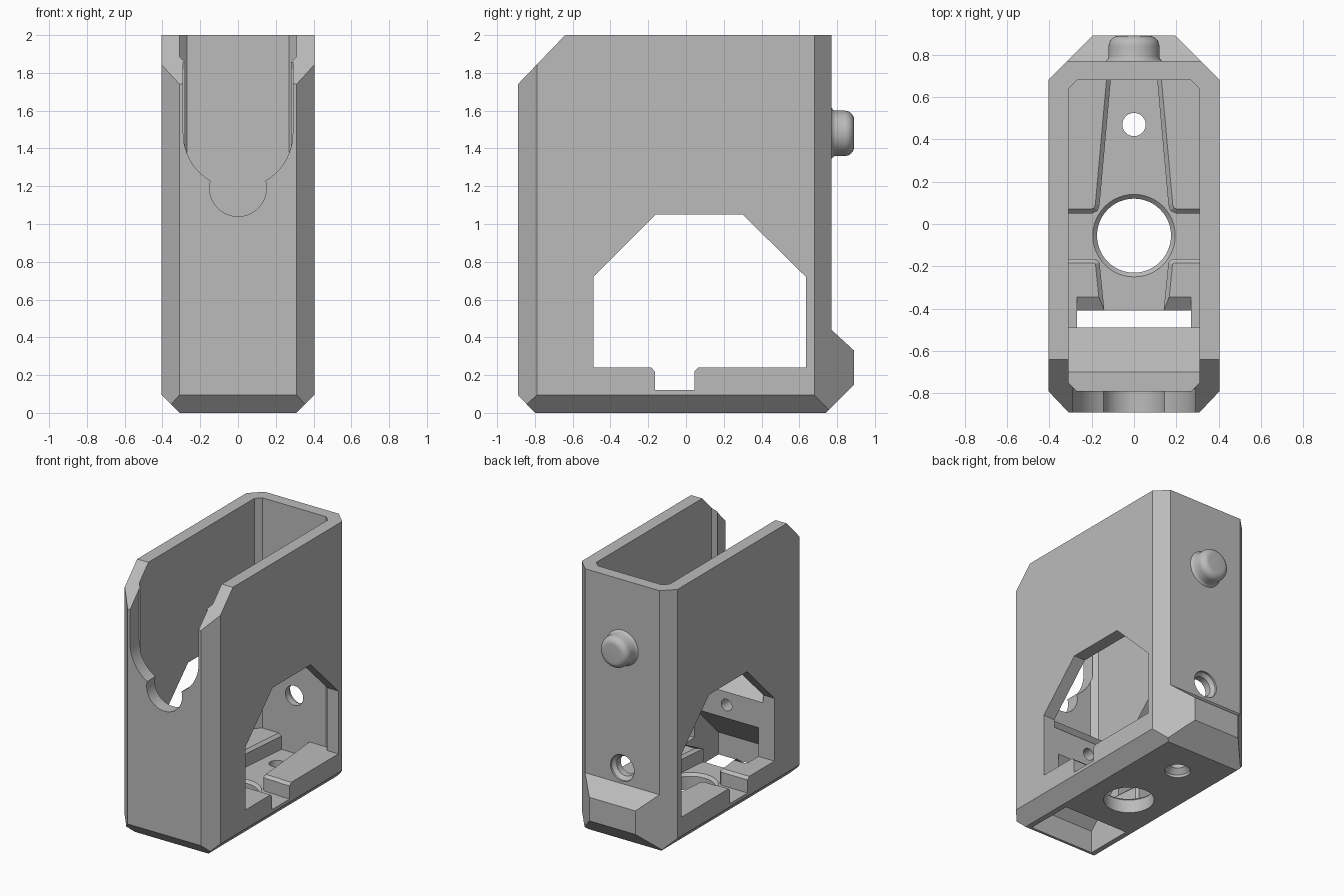
import bpy, bmesh, math
from mathutils import Matrix, Vector

cube = bpy.data.objects.get("Cube")
if cube:
    bpy.data.objects.remove(cube, do_unlink=True)

grey = bpy.data.materials.new("plain grey")
grey.use_nodes = True
colour = (0.5, 0.5, 0.5, 1)
grey.diffuse_color = colour
grey.node_tree.nodes["Principled BSDF"].inputs["Base Color"].default_value = colour


def finish(name, bm):
    bmesh.ops.recalc_face_normals(bm, faces=bm.faces[:])
    mesh = bpy.data.meshes.new(name)
    bm.to_mesh(mesh)
    bm.free()
    mesh.materials.append(grey)
    ob = bpy.data.objects.new(name, mesh)
    bpy.context.collection.objects.link(ob)
    return ob


def prism_bm(points, axis, lo, hi):
    """Extrude a 2D outline along x (y,z), y (x,z) or z (x,y)."""
    place = {"x": lambda a, b, t: (t, a, b),
             "y": lambda a, b, t: (a, t, b),
             "z": lambda a, b, t: (a, b, t)}[axis]
    bm = bmesh.new()
    low = [bm.verts.new(place(a, b, lo)) for a, b in points]
    high = [bm.verts.new(place(a, b, hi)) for a, b in points]
    bm.faces.new(low)
    bm.faces.new(high)
    for i in range(len(points)):
        j = (i + 1) % len(points)
        bm.faces.new((low[i], low[j], high[j], high[i]))
    return bm


def prism(name, points, axis, lo, hi):
    return finish(name, prism_bm(points, axis, lo, hi))


def lathe(name, profile, centre, axis, steps=48):
    """Spin (radius, height) points around an axis through centre."""
    bm = bmesh.new()
    verts = [bm.verts.new((r, 0, h)) for r, h in profile]
    edges = [bm.edges.new(p) for p in zip(verts, verts[1:])]
    bmesh.ops.spin(bm, geom=verts + edges, cent=(0, 0, 0), axis=(0, 0, 1),
                   angle=math.tau, steps=steps)
    bmesh.ops.remove_doubles(bm, verts=bm.verts[:], dist=1e-5)
    turn = Vector((0, 0, 1)).rotation_difference(Vector(axis)).to_matrix().to_4x4()
    bmesh.ops.transform(bm, matrix=Matrix.Translation(centre) @ turn, verts=bm.verts[:])
    return finish(name, bm)


def boolean(ob, other, operation):
    mod = ob.modifiers.new("cut", "BOOLEAN")
    mod.operation, mod.object, mod.solver = operation, other, "EXACT"
    bpy.context.view_layer.objects.active = ob
    bpy.ops.object.modifier_apply(modifier=mod.name)
    bpy.data.objects.remove(other, do_unlink=True)


def mirrored(right):
    return right + [(-a, b) for a, b in reversed(right)]


def arc(cx, cz, r, start, end, n=16):
    angles = [math.radians(start + (end - start) * i / n) for i in range(n + 1)]
    return [(cx + r * math.cos(a), cz + r * math.sin(a)) for a in angles]


# Outer shell: side outline trimmed by the plan and the front outline
body = prism("body", [(-.80, 0), (.74, 0), (.89, .15), (.89, .33), (.77, .44), (.77, 2),
                      (-.64, 2), (-.89, 1.74), (-.89, .095)], "x", -.5, .5)
plan = mirrored([(.31, -.89), (.405, -.79), (.405, .68), (.185, .90)])
boolean(body, prism("plan", plan, "z", -.1, 2.1), "INTERSECT")
front = mirrored([(.31, 0), (.405, .095), (.405, 2.1)])
boolean(body, prism("front", front, "y", -1, 1), "INTERSECT")

# Inner cavity, leaving a ledge behind the front wall
cavity = prism("cavity", [(.68, .12), (.68, 2.1), (-.79, 2.1), (-.79, .87), (-.70, .87),
                          (-.49, .66), (-.49, .12)], "x", -.4, .4)
inner = mirrored([(.27, -.79), (.31, -.75), (.31, .64), (.27, .68)])
boolean(cavity, prism("inner", inner, "z", 0, 2.2), "INTERSECT")
boolean(body, cavity, "DIFFERENCE")

# Pocket under the ledge, open at the bottom
boolean(body, prism("pocket", [(-.78, -.1), (-.78, .17), (-.49, .46), (-.41, .46),
                               (-.41, -.1)], "x", -.27, .27), "DIFFERENCE")

# Side windows with a notch in each sill
window = [(-.49, .24), (-.49, .72), (-.16, 1.05), (.30, 1.05), (.635, .72), (.635, .24),
          (.065, .24), (.045, .22), (.045, .12), (-.165, .12), (-.165, .22), (-.185, .24)]
for side in (-1, 1):
    lo, hi = sorted((side * .30, side * .5))
    boolean(body, prism("window", window, "x", lo, hi), "DIFFERENCE")

# Rounded slot in the front wall
slot = mirrored(arc(0, 1.19, .15, -90, 15)[1:] + arc(0, 1.48, .29, -59, 0)
                + [(.29, 1.85), (.31, 1.87), (.31, 2.1)])
boolean(body, prism("slot", slot, "y", -1, -.78), "DIFFERENCE")

# Round holes: floor bore, floor screw, back wall and blind hole in the ledge
holes = [
    ([(0, -.2), (.175, -.2), (.175, .10), (.197, .122), (.197, .16), (0, .16)],
     (0, -.055, 0), (0, 0, 1)),
    ([(0, -.05), (.09, -.05), (.09, .02), (.055, .055), (.055, .2), (0, .2)],
     (0, .47, 0), (0, 0, 1)),
    ([(0, -.15), (.075, -.15), (.075, -.04), (.10, -.015), (.10, .06), (0, .06)],
     (0, .77, .56), (0, 1, 0)),
    ([(0, -.2), (.045, -.2), (.045, .05), (0, .05)], (0, -.49, .56), (0, 1, 0)),
]
for profile, centre, axis in holes:
    boolean(body, lathe("hole", profile, centre, axis), "DIFFERENCE")


def pad(name, outline, side):
    """Raised floor pad with chamfered top edges along the channel."""
    bm = prism_bm([(side * a, b) for a, b in outline], "z", .11, .24)

    def top_edges(test):
        found = []
        for e in bm.edges:
            mid = (e.verts[0].co + e.verts[1].co) / 2
            if min(v.co.z for v in e.verts) > .239 and test(abs(mid.x), mid.y):
                found.append(e)
        return found

    bmesh.ops.recalc_face_normals(bm, faces=bm.faces[:])
    bmesh.ops.bevel(bm, geom=top_edges(lambda x, y: x < .305 and -.40 < y < .67),
                    offset=.02, segments=1, affect="EDGES")
    bmesh.ops.bevel(bm, geom=top_edges(lambda x, y: y < -.40),
                    offset=.065, segments=1, affect="EDGES")
    return finish(name, bm)


# Floor pads on both sides of the tapering channel
rear_pad = [(.31, .68), (.11, .68), (.163, .09), (.172, .062), (.198, .05), (.31, .05)]
front_pad = [(.31, -.165), (.182, -.165), (.163, -.18), (.14, -.41), (.31, -.41)]
for side, word in ((1, "left"), (-1, "right")):
    pad(word + "_rear_pad", rear_pad, side)
    pad(word + "_front_pad", front_pad, side)
    lo, hi = sorted((side * .27, side * .31))
    prism(word + "_pocket_rail", [(-.49, .11), (-.345, .11), (-.345, .24), (-.49, .24)],
          "x", lo, hi)

# Rounded button on the back
knob = lathe("back_button", [(0, -.02), (.135, -.02), (.135, 0), (.124, .01), (.12, .02)]
             + arc(.07, .07, .05, 0, 90, 8) + [(0, .12)], (0, .77, 1.48), (0, 1, 0))

for ob in (body, knob):
    bpy.ops.object.select_all(action="DESELECT")
    ob.select_set(True)
    bpy.context.view_layer.objects.active = ob
    bpy.ops.object.shade_smooth_by_angle(angle=math.radians(30))
